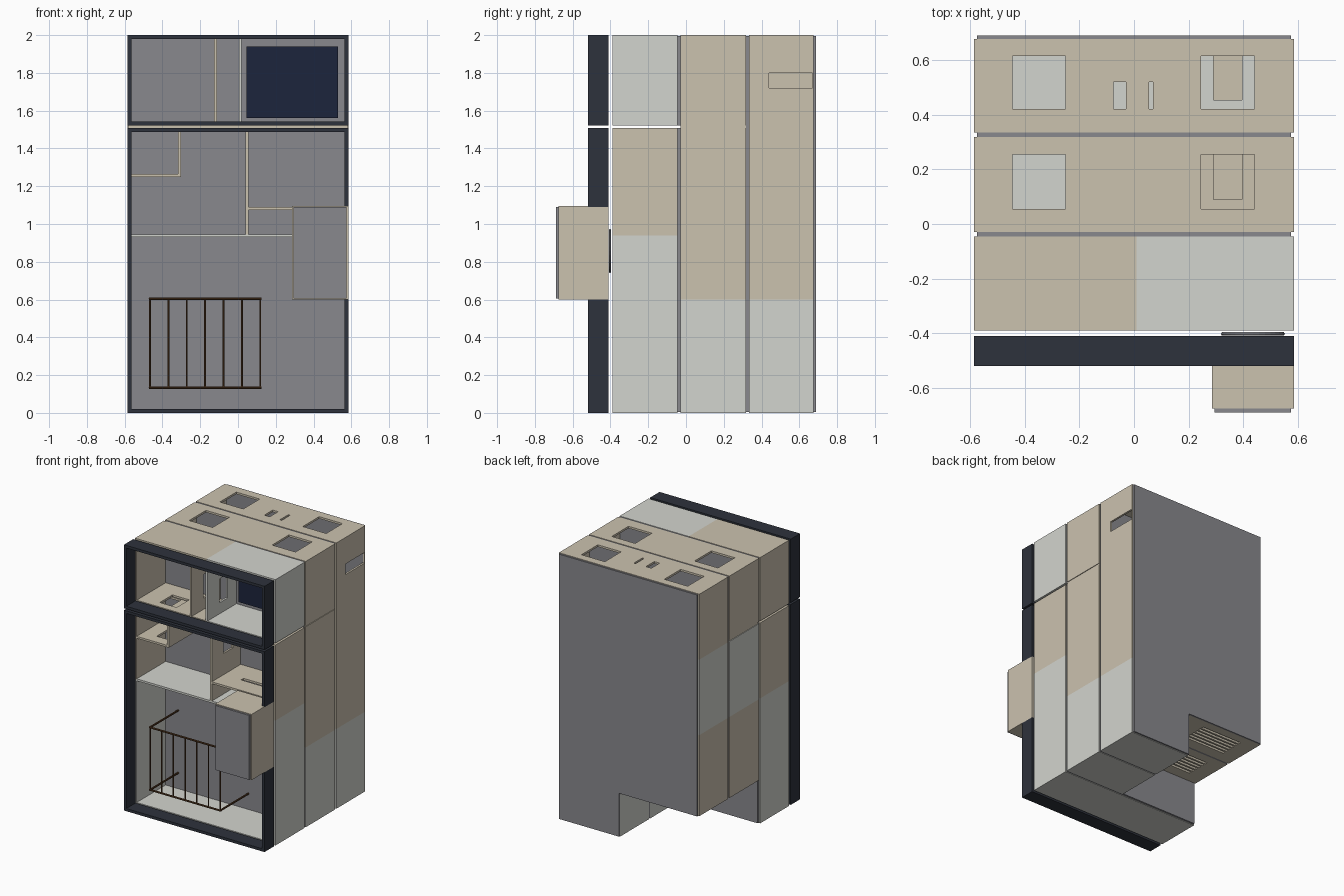
import bpy, bmesh, math
from mathutils import Vector

if "Cube" in bpy.data.objects:
    bpy.data.objects.remove(bpy.data.objects["Cube"])


def material(name, rgb):
    m = bpy.data.materials.new(name)
    m.diffuse_color = (*rgb, 1)
    m.use_nodes = True
    m.node_tree.nodes["Principled BSDF"].inputs["Base Color"].default_value = m.diffuse_color
    return m


CREAM = material("cream", (0.60, 0.54, 0.43))
PALE = material("pale_grey", (0.65, 0.66, 0.62))
GREY = material("mid_grey", (0.25, 0.25, 0.27))
DARK = material("charcoal", (0.027, 0.032, 0.045))
NAVY = material("navy", (0.012, 0.018, 0.045))
BROWN = material("brown", (0.09, 0.04, 0.015))
T = 0.015                      # board thickness
X = 0.585                      # half width


def finish(name, bm, mat):
    bmesh.ops.recalc_face_normals(bm, faces=bm.faces)
    me = bpy.data.meshes.new(name)
    bm.to_mesh(me)
    bm.free()
    me.materials.append(mat)
    ob = bpy.data.objects.new(name, me)
    bpy.context.collection.objects.link(ob)
    return ob


def board(name, x, y, z, mat, thin=2, holes=()):
    """Flat board over three ranges, with rectangular holes through its thin axis."""
    rng = (x, y, z)
    a, b = [i for i in range(3) if i != thin]

    def cuts(axis, k):
        lo, hi = rng[axis]
        vals = [lo, hi] + [h[i] for h in holes for i in (k, k + 1)]
        return sorted({round(min(max(v, lo), hi), 4) for v in vals})

    us, vs = cuts(a, 0), cuts(b, 2)
    bm = bmesh.new()
    grid = {}

    def vert(u, v):
        if (u, v) not in grid:
            p = [0, 0, 0]
            p[a], p[b], p[thin] = u, v, rng[thin][0]
            grid[u, v] = bm.verts.new(p)
        return grid[u, v]

    for u0, u1 in zip(us, us[1:]):
        for v0, v1 in zip(vs, vs[1:]):
            mu, mv = (u0 + u1) / 2, (v0 + v1) / 2
            if any(h[0] < mu < h[1] and h[2] < mv < h[3] for h in holes):
                continue
            bm.faces.new([vert(*c) for c in ((u0, v0), (u1, v0), (u1, v1), (u0, v1))])
    ext = bmesh.ops.extrude_face_region(bm, geom=bm.faces[:])
    step = Vector((0, 0, 0))
    step[thin] = rng[thin][1] - rng[thin][0]
    bmesh.ops.translate(bm, vec=step, verts=[g for g in ext["geom"] if isinstance(g, bmesh.types.BMVert)])
    bmesh.ops.dissolve_limit(bm, angle_limit=0.01, verts=bm.verts[:], edges=bm.edges[:])
    return finish(name, bm, mat)


def level(name, x, y, z, mat, holes=()):       # horizontal board, top at z
    return board(name, x, y, (z - T, z), mat, 2, holes)


def wall(name, x, y, z, mat, holes=()):        # upright board, starting at x
    return board(name, (x, x + T), y, z, mat, 0, holes)


def rod(name, p, q, r, mat, sides=8):
    p, q = Vector(p), Vector(q)
    bpy.ops.mesh.primitive_cylinder_add(vertices=sides, radius=r, depth=(q - p).length, location=(p + q) / 2)
    ob = bpy.context.object
    ob.name = name
    ob.rotation_euler = (q - p).to_track_quat('Z', 'Y').to_euler()
    ob.data.materials.append(mat)


L, R = -X, X - T                                # left and right outer wall positions
S1, S2, S3 = (-0.39, -0.046), (-0.03, 0.318), (0.334, 0.676)
NX, NZ = 0.075, 0.33                            # rear notch
IN = (-X + T, X - T)

# dark front frames; the lower one is interrupted by the side box
FY = (-0.52, -0.41)
F = 0.02
for tag, z0, z1 in (("lower", 0, 1.508), ("upper", 1.522, 2)):
    board(f"frame_{tag}_bottom", (-X, X), FY, (z0, z0 + F), DARK)
    board(f"frame_{tag}_top", (-X, X), FY, (z1 - F, z1), DARK)
    board(f"frame_{tag}_left", (-X, -X + F), FY, (z0 + F, z1 - F), DARK, 0)
    spans = [(F, 0.6), (1.09, z1 - F)] if tag == "lower" else [(z0 + F, z1 - F)]
    for i, s in enumerate(spans):
        board(f"frame_{tag}_right_{i}", (X - F, X), FY, s, DARK, 0)

# front bay, lower storeys
level("front_floor", IN, S1, T, PALE)
for tag, px in (("left", L), ("right", R)):
    wall(f"front_{tag}_low", px, S1, (0, 0.94), PALE)
    wall(f"front_{tag}_mid", px, S1, (0.94, 1.508), CREAM)
level("front_mid_floor", IN, S1, 0.945, PALE)
level("front_mid_ceiling", IN, S1, 1.508, CREAM, [(-0.46, -0.36, -0.31, -0.16)])
wall("front_mid_wall", 0.04, S1, (0.945, 1.493), CREAM, [(-0.25, -0.14, 1.25, 1.4)])
level("front_right_shelf", (0.055, R), S1, 1.09, CREAM, [(0.2, 0.4, -0.25, -0.22)])
level("nook_floor", (IN[0], -0.303), S1, 1.265, CREAM, [(-0.46, -0.36, -0.31, -0.16)])
wall("nook_wall", -0.318, S1, (1.265, 1.493), CREAM)

# front bay, upper storey: cream room on the left, pale room on the right
for tag, x, mat, cut in (("left", (-X, 0.01), CREAM, [(-0.42, -0.28, -0.33, -0.18)]),
                         ("right", (0.01, X), PALE, [])):
    level(f"upper_{tag}_floor", x, S1, 1.522 + T, mat, cut)
    level(f"upper_{tag}_ceiling", x, S1, 2, mat)
ZU = (1.522 + T, 2 - T)
wall("upper_left_side", L, S1, ZU, CREAM)
wall("upper_right_side", R, S1, ZU, PALE)
wall("upper_partition_left", -0.127, S1, ZU, CREAM, [(-0.25, -0.15, 1.62, 1.8)])
wall("upper_partition_right", 0.004, S1, ZU, PALE, [(-0.25, -0.15, 1.62, 1.8)])
board("screen", (0.045, 0.53), (-0.056, -0.046), (1.56, 1.94), NAVY, 1)

# middle and rear bays, stepped over the notch
for tag, y, h0, h1 in (("middle", S2, 0.055, 0.255), ("rear", S3, 0.42, 0.615)):
    lh, rh = (-0.445, -0.25, h0, h1), (0.245, 0.44, h0, h1)
    slots = [(-0.075, -0.03, 0.42, 0.52), (0.055, 0.07, 0.42, 0.52)]
    split = tag == "middle"
    level(f"{tag}_roof", (-X, X), y, 2, CREAM, [lh, rh] + ([] if split else slots))
    tops = [(1.522, 2 - T), (0.6, 1.508)] if split else [(0.6, 2 - T)]
    for i, z in enumerate(tops):
        window = [] if split else [(0.44, 0.67, 1.72, 1.80)]
        wall(f"{tag}_right_side_{i}", R, y, z, CREAM, window)
    wall(f"{tag}_right_low", R, y, (0, 0.6), PALE)
    wall(f"{tag}_left_top", L, y, (1.522 if split else 1.508, 2 - T), CREAM)
    wall(f"{tag}_left_mid", L, y, (0.94, 1.508), PALE)
    wall(f"{tag}_left_low", L, y, (NZ, 0.94), CREAM)
    if split:
        board("middle_spacer", (-X + 0.005, X - 0.005), y, (1.508, 1.522), CREAM, 2,
              [lh, (0.29, 0.395, 0.09, 0.255)])
    level(f"{tag}_upper_floor", IN, y, 1.508, PALE, [lh, (0.29, 0.395, y[0] + 0.12, h1)])
    level(f"{tag}_left_floor", (IN[0], NX), y, 0.945, PALE)
    level(f"{tag}_right_floor", (NX, IN[1]), y, 0.6, CREAM)
    wall(f"{tag}_inner_wall", NX, y, (T, 1.493), PALE)
    level(f"{tag}_base", (NX, IN[1]), y, T, PALE)
    grille = [(-0.46, -0.12, h0 + 0.034 * i, h0 + 0.034 * i + 0.02) for i in range(6)]
    level(f"{tag}_vented_base", (IN[0], NX), y, NZ + T, CREAM, grille)

# grey sheets between the bays and across the back
SX = 0.575
notch = [(-1, NX, -1, NZ)]
board("sheet_front_low", (-SX, SX), (-0.046, -0.03), (0.004, 1.508), GREY, 1)
board("sheet_front_high", (-SX, SX), (-0.046, -0.03), (1.522, 1.996), GREY, 1)
board("sheet_middle", (-SX, SX), (0.318, 0.334), (0.004, 1.996), GREY, 1, notch)
board("sheet_back", (-SX, SX), (0.676, 0.689), (0.004, 1.996), GREY, 1, notch)

# projecting side box with a grey front cover
BX, BY, BZ = (0.285, X), (-0.675, -0.41), (0.6, 1.095)
level("box_bottom", BX, BY, BZ[0] + T, CREAM)
level("box_top", BX, BY, BZ[1], CREAM)
for tag, px in (("left", BX[0]), ("right", R)):
    wall(f"box_{tag}", px, BY, (BZ[0] + T, BZ[1] - T), CREAM)
board("box_cover", (0.295, SX), (-0.689, -0.675), (0.605, 1.09), GREY, 1)

# round vent behind the box
VC = Vector((0.435, -0.402, 0.857))
for i, r in enumerate((0.03, 0.057, 0.084, 0.11)):
    bpy.ops.mesh.primitive_torus_add(location=VC, rotation=(math.pi / 2, 0, 0), major_radius=r,
                                     minor_radius=0.007, major_segments=32, minor_segments=6)
    bpy.context.object.name = f"vent_ring_{i}"
    bpy.context.object.data.materials.append(GREY)
for i in range(4):
    a = math.pi * i / 4
    d = Vector((math.cos(a), 0, math.sin(a))) * 0.11
    rod(f"vent_spoke_{i}", VC - d, VC + d, 0.004, GREY, 6)

# railing with returns to the wall
RX0, RX1, RY, RZ0, RZ1 = -0.466, 0.118, -0.38, 0.134, 0.604
for i in range(7):
    px = RX0 + (RX1 - RX0) * i / 6
    rod(f"railing_bar_{i}", (px, RY, RZ0), (px, RY, RZ1), 0.005, BROWN)
for tag, z in (("bottom", RZ0), ("top", RZ1)):
    rod(f"railing_{tag}", (RX0 - 0.006, RY, z), (RX1 + 0.006, RY, z), 0.007, BROWN)
    for side, px in (("left", RX0), ("right", RX1)):
        rod(f"railing_{tag}_{side}_return", (px, RY, z), (px, -0.046, z), 0.007, BROWN)
